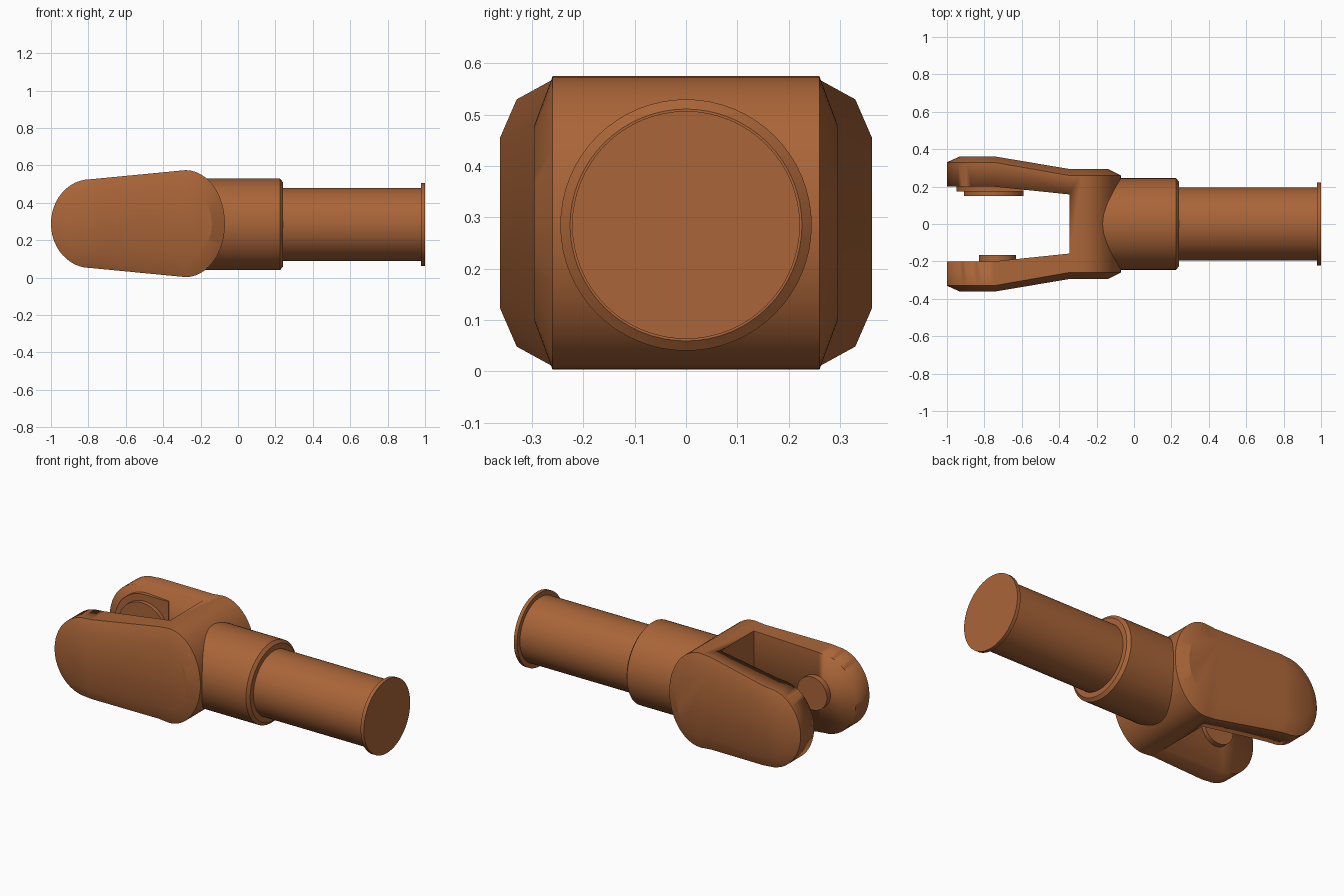
import bpy, bmesh, math

if "Cube" in bpy.data.objects:
    bpy.data.objects.remove(bpy.data.objects["Cube"])

ZC = 0.289  # height of the main axis

mat = bpy.data.materials.new("rust_brown")
mat.diffuse_color = (0.40, 0.13, 0.04, 1)
mat.use_nodes = True
mat.node_tree.nodes["Principled BSDF"].inputs["Base Color"].default_value = mat.diffuse_color


def finish(bm, name, angle=30):
    bmesh.ops.recalc_face_normals(bm, faces=bm.faces)
    me = bpy.data.meshes.new(name)
    bm.to_mesh(me)
    bm.free()
    ob = bpy.data.objects.new(name, me)
    bpy.context.collection.objects.link(ob)
    me.materials.append(mat)
    bpy.ops.object.select_all(action='DESELECT')
    ob.select_set(True)
    bpy.context.view_layer.objects.active = ob
    bpy.ops.object.shade_smooth_by_angle(angle=math.radians(angle))
    return ob


def prism(name, pts, to3d, a, b):
    """Extrude a flat outline between depths a and b."""
    bm = bmesh.new()
    lo = [bm.verts.new(to3d(u, v, a)) for u, v in pts]
    hi = [bm.verts.new(to3d(u, v, b)) for u, v in pts]
    bm.faces.new(lo)
    bm.faces.new(hi)
    n = len(pts)
    for i in range(n):
        bm.faces.new((lo[i], lo[(i + 1) % n], hi[(i + 1) % n], hi[i]))
    return finish(bm, name)


def arc(cx, rx, rz, a0, a1, n=24):
    return [(cx + rx * math.cos(t), ZC + rz * math.sin(t))
            for t in (math.radians(a0 + (a1 - a0) * i / n) for i in range(n + 1))]


def along_y(u, v, d):
    return (u, d, v)


# Fork body: tapered rounded outline with bevelled, splayed cheeks
XA, XB, N = -0.75, -0.35, 24


def outline(rxl, rzl, rxr, rzr):
    cl, cr = -0.79, -0.28

    def h(x):
        return rzl + (rzr - rzl) * (x - cl) / (cr - cl)
    return (arc(cl, rxl, rzl, 90, 270, N) + [(XA, ZC - h(XA)), (XB, ZC - h(XB))]
            + arc(cr, rxr, rzr, -90, 90, N) + [(XB, ZC + h(XB)), (XA, ZC + h(XA))])


def splay(x, tip, root):
    t = min(1, max(0, (x - XA) / (XB - XA)))
    return tip + (root - tip) * t


rim = outline(0.21, 0.237, 0.21, 0.286)
face = outline(0.14, 0.165, 0.14, 0.192)
bm = bmesh.new()
rings = []
for pts, tip, root, s in ((face, 0.362, 0.295, -1), (rim, 0.33, 0.26, -1),
                          (rim, 0.33, 0.26, 1), (face, 0.362, 0.295, 1)):
    rings.append([bm.verts.new((x, s * splay(x, tip, root), z)) for x, z in pts])
n = len(rim)
for a, b in zip(rings, rings[1:]):
    for i in range(n):
        bm.faces.new((a[i], a[(i + 1) % n], b[(i + 1) % n], b[i]))
for r in (rings[0], rings[3]):
    lb, rb, rt, lt = r[N + 1], r[N + 2], r[2 * N + 4], r[2 * N + 5]
    bm.faces.new(r[:N + 2] + [lt])
    bm.faces.new((lb, rb, rt, lt))
    bm.faces.new(r[N + 2:2 * N + 5])
fork = finish(bm, "fork", 25)

# Slot between the two arms
slot = [(-1.2, -0.2), (XA, -0.2), (-0.345, -0.158),
        (-0.345, 0.158), (XA, 0.2), (-1.2, 0.2)]
cutter = prism("slot_cutter", slot, lambda u, v, d: (u, v, d), -0.2, 0.8)
cutter.hide_render = True
mod = fork.modifiers.new("slot", 'BOOLEAN')
mod.object = cutter
mod.operation = 'DIFFERENCE'
mod.solver = 'EXACT'
bpy.context.view_layer.objects.active = fork
bpy.ops.object.modifier_move_to_index(modifier="slot", index=0)
bpy.ops.object.modifier_apply(modifier="slot")
bpy.data.objects.remove(cutter)

# Collar, shaft and end flange turned around the x axis
SEG = 64
profile = [(-0.25, 0.245), (0.225, 0.245), (0.24, 0.226), (0.24, 0.195),
           (0.978, 0.195), (0.978, 0.222), (1.0, 0.222)]
bm = bmesh.new()
loops = [[bm.verts.new((x, r * math.cos(2 * math.pi * i / SEG),
                        ZC - 0.004 + r * math.sin(2 * math.pi * i / SEG)))
          for i in range(SEG)] for x, r in profile]
for a, b in zip(loops, loops[1:]):
    for i in range(SEG):
        bm.faces.new((a[i], a[(i + 1) % SEG], b[(i + 1) % SEG], b[i]))
bm.faces.new(loops[0])
bm.faces.new(loops[-1])
finish(bm, "shaft")

# Pin bosses inside the arms
prism("front_boss", arc(-0.73, 0.1, 0.1, 0, 352.5, 47), along_y, -0.22, -0.165)
prism("rear_boss", arc(-0.75, 0.16, 0.16, 0, 352.5, 47), along_y, 0.15, 0.22)
plate = arc(-0.75, 0.2, 0.2, 90, 270) + [(-0.59, ZC - 0.2), (-0.59, ZC + 0.2)]
prism("rear_boss_plate", plate, along_y, 0.175, 0.22)
